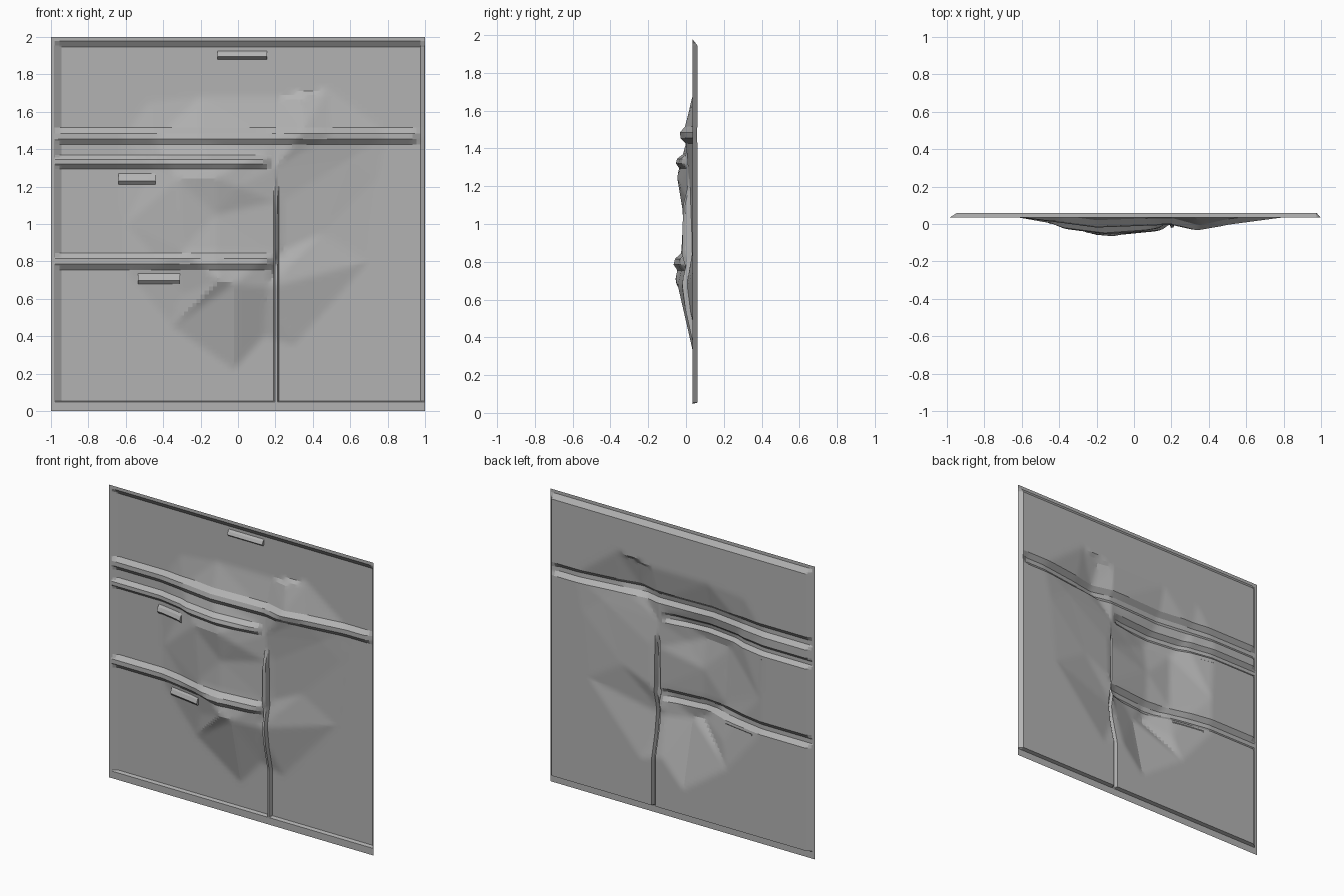
import bpy, bmesh, math
from mathutils import Vector
from mathutils.geometry import delaunay_2d_cdt
from mathutils.bvhtree import BVHTree

if "Cube" in bpy.data.objects:
    bpy.data.objects.remove(bpy.data.objects["Cube"])

BACK, FRONT = 0.06, 0.035
STEP = BACK - FRONT

grey = bpy.data.materials.new("sheet_metal_grey")
grey.diffuse_color = (0.45, 0.45, 0.45, 1)
grey.use_nodes = True
grey.node_tree.nodes["Principled BSDF"].inputs["Base Color"].default_value = grey.diffuse_color

# Dent control points: x, z, forward push
dents = [
    (-.10, .70, .118), (-.02, .68, .105), (-.02, .22, 0), (-.30, .62, .03), (-.35, .45, 0),
    (.16, .66, .06), (.14, .40, 0), (.20, .85, .055), (.225, .85, .02), (.20, 1.12, .05),
    (.225, 1.12, .03), (-.12, 1.25, .108), (-.32, 1.24, .085), (-.30, .86, .07), (-.12, .86, .085),
    (-.12, 1.05, .075), (0, 1.2, .09), (.15, 1.38, .05), (.20, 1.3, .05), (.35, 1.5, .07),
    (.48, 1.72, 0), (.33, 1.68, .025), (.5, 1.48, .04), (.8, 1.48, 0), (.22, 1.68, 0),
    (.20, 1.45, .04), (-.2, 1.45, .055), (-.45, 1.45, .022), (-.45, 1.3, .03), (-.62, 1.45, 0),
    (-.2, 1.68, 0), (-.48, 1.65, 0), (.6, 1.35, .015), (.75, 1.25, 0), (.7, .8, 0),
    (.45, .95, .01), (.3, .35, 0), (-.6, 1.0, 0), (-.6, .75, 0), (-.4, .78, .035)]
dents += [(x, z, 0) for x in (-1.1, 1.1) for z in (-.1, 2.1)]
flat, _, tris, *_ = delaunay_2d_cdt([Vector(p[:2]) for p in dents], [], [], 0, 1e-5)
push = {(round(x, 3), round(z, 3)): d for x, z, d in dents}
tree = BVHTree.FromPolygons(
    [(v.x, v.y, push[(round(v.x, 3), round(v.y, 3))]) for v in flat], tris)


def dent(x, z):
    hit = tree.ray_cast(Vector((x, z, 1)), Vector((0, 0, -1)))[0]
    return max(hit.z, 0) if hit else 0


def ramp(v, a, b):
    return min(max((v - a) / (b - a), 0), 1)


def bead(v, a, b, c, d):
    return min(ramp(v, a, b), 1 - ramp(v, c, d))


# Horizontal beads: four heights of the section, then right end
BEADS = [((1.425, 1.455, 1.485, 1.515), .98),
         ((1.295, 1.320, 1.345, 1.370), .18),
         ((.755, .785, .815, .845), .20)]
STIFF = (.190, .197, .211, .218)


def surface(x, z):
    rim = max(1 - ramp(x, -.985, -.945), ramp(x, .975, .998),
              1 - ramp(z, .048, .054), ramp(z, 1.945, 1.978))
    ribs = max(bead(z, *s) * (1 - ramp(x, end - .05, end)) for s, end in BEADS)
    stiff = bead(x, *STIFF) * (1 - ramp(z, 1.1, 1.2))
    return BACK - STEP * max(rim, ribs, stiff) - dent(x, z)


def lines(lo, hi, n, keys):
    vals = sorted(keys)
    even = [lo + (hi - lo) * i / n for i in range(n + 1)]
    vals += [e for e in even if all(abs(e - k) > .006 for k in keys)]
    return sorted(vals)


def make(name, verts, faces, angle=15):
    me = bpy.data.meshes.new(name)
    me.from_pydata(verts, [], faces)
    me.materials.append(grey)
    ob = bpy.data.objects.new(name, me)
    bpy.context.collection.objects.link(ob)
    bpy.ops.object.select_all(action='DESELECT')
    ob.select_set(True)
    bpy.context.view_layer.objects.active = ob
    bpy.ops.object.shade_smooth_by_angle(angle=math.radians(angle))
    return ob


# Pressed, dented panel
xs = lines(-1, 1, 90, [-1, -.985, -.945, .975, .998, 1, *STIFF])
zs = lines(0, 2, 90, [0, .048, .054, 1.945, 1.978, 2] + [k for s, _ in BEADS for k in s])
n = len(xs)
make("dented_panel",
     [(x, surface(x, z), z) for z in zs for x in xs],
     [(j * n + i, j * n + i + 1, (j + 1) * n + i + 1, (j + 1) * n + i)
      for j in range(len(zs) - 1) for i in range(n - 1)])


# Louvres: hooded profile that follows the panel surface
def louvre(name, x0, x1, z0, z1):
    h, steps = z1 - z0, 6
    profile = [(0, z1), (-.012, z1 - .25 * h), (-.022, z0 + .32 * h), (-.004, z0)]
    verts = []
    for i in range(steps + 1):
        x = x0 + (x1 - x0) * i / steps
        base = BACK - dent(x, (z0 + z1) / 2)
        verts += [(x, base + dy, z) for dy, z in profile]
    faces = [(4 * i + k, 4 * i + (k + 1), 4 * i + 4 + (k + 1), 4 * i + 4 + k)
             for i in range(steps) for k in range(3)]
    faces += [(3, 2, 1, 0), tuple(4 * steps + k for k in range(4))]
    make(name, verts, faces)


louvre("top_louvre", -.11, .155, 1.88, 1.925)
louvre("middle_louvre", -.64, -.44, 1.21, 1.27)
louvre("lower_louvre", -.535, -.31, .68, .74)
